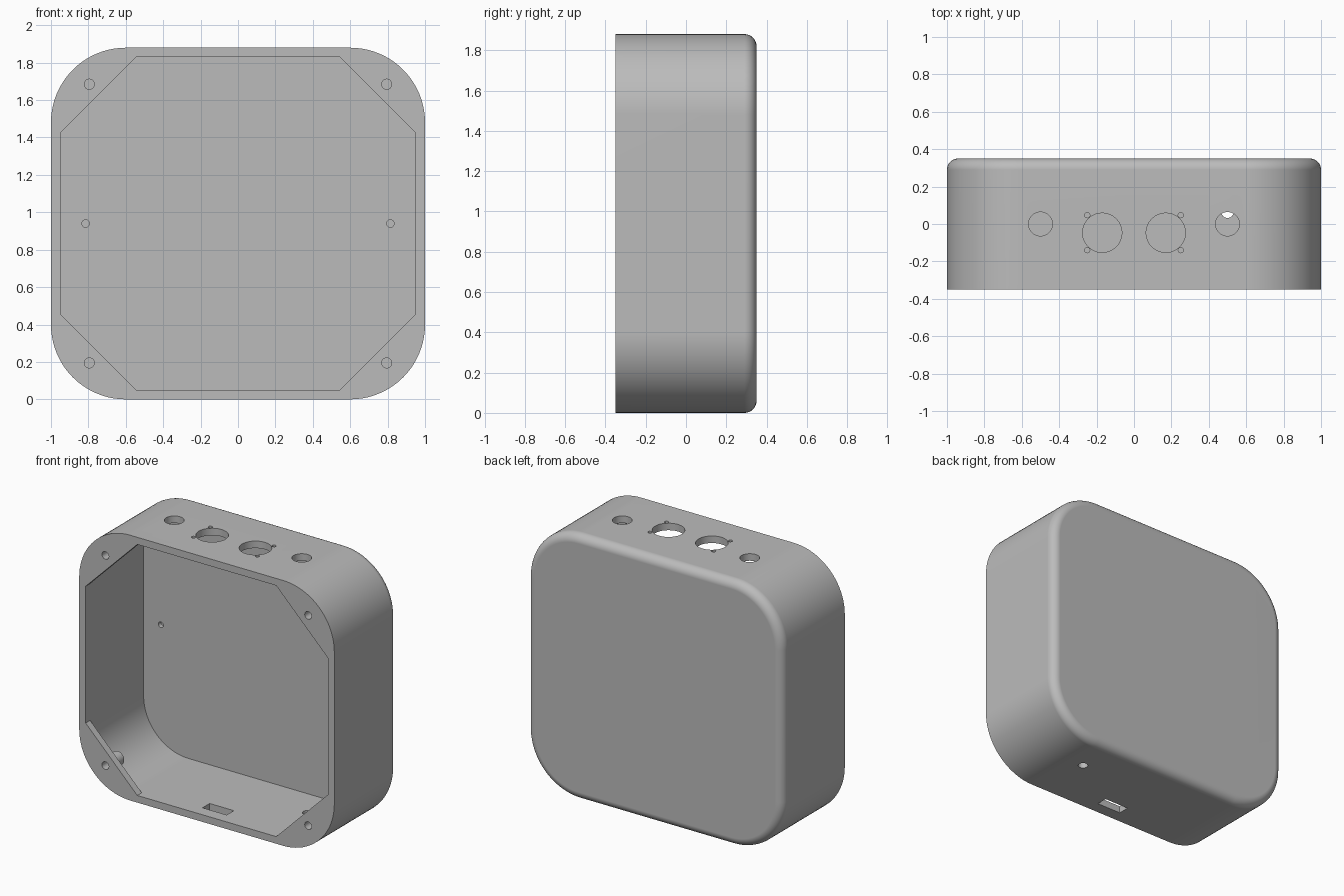
import bpy, bmesh
from math import sin, cos, pi, radians
from mathutils import Matrix

cube = bpy.data.objects.get("Cube")
if cube:
    bpy.data.objects.remove(cube, do_unlink=True)

# Overall sizes
W, H, D = 1.0, 1.88, 0.35      # half width, full height, half depth
WALL, CORNER, FILLET = 0.05, 0.40, 0.06
MID = H / 2

grey = bpy.data.materials.new("plain_grey")
grey.use_nodes = True
grey.diffuse_color = (0.5, 0.5, 0.5, 1)
grey.node_tree.nodes["Principled BSDF"].inputs["Base Color"].default_value = (0.5, 0.5, 0.5, 1)


def rounded_outline(inset, steps=20):
    """Rounded rectangle in x and z, with one arc of points per corner."""
    r = CORNER - inset
    points = []
    for k, (sx, sz) in enumerate([(1, 1), (-1, 1), (-1, -1), (1, -1)]):
        for i in range(steps + 1):
            a = pi / 2 * (k + i / steps)
            points.append((sx * (W - CORNER) + r * cos(a),
                           MID + sz * (MID - CORNER) + r * sin(a)))
    return points


def octagon_outline(w, h, cut):
    quarter = [(w, h - cut), (w - cut, h)]
    points = quarter + [(-x, z) for x, z in reversed(quarter)]
    points += [(-x, -z) for x, z in points]
    return [(x, MID + z) for x, z in points]


def finish(name, bm):
    bmesh.ops.recalc_face_normals(bm, faces=bm.faces)
    mesh = bpy.data.meshes.new(name)
    bm.to_mesh(mesh)
    bm.free()
    obj = bpy.data.objects.new(name, mesh)
    bpy.context.collection.objects.link(obj)
    mesh.materials.append(grey)
    return obj


def prism(name, outline, y0, y1, fillet=0):
    """Extrude an outline along y, optionally rounding its rear rim."""
    bm = bmesh.new()
    front = [bm.verts.new((x, y0, z)) for x, z in outline]
    rear = [bm.verts.new((x, y1, z)) for x, z in outline]
    bm.faces.new(front)
    back = bm.faces.new(rear)
    for i in range(len(front)):
        j = (i + 1) % len(front)
        bm.faces.new((front[i], front[j], rear[j], rear[i]))
    if fillet:
        bmesh.ops.recalc_face_normals(bm, faces=bm.faces)
        bmesh.ops.bevel(bm, geom=list(back.edges), offset=fillet, segments=8,
                        profile=0.5, affect='EDGES')
    return finish(name, bm)


def rod(name, centre, radius, length, axis, sides=40):
    bm = bmesh.new()
    turn = Matrix.Rotation(pi / 2, 4, 'X') if axis == 'Y' else Matrix()
    bmesh.ops.create_cone(bm, cap_ends=True, segments=sides, radius1=radius,
                          radius2=radius, depth=length,
                          matrix=Matrix.Translation(centre) @ turn)
    return finish(name, bm)


def block(name, centre, size):
    bm = bmesh.new()
    bmesh.ops.create_cube(bm, size=1, matrix=Matrix.Translation(centre)
                          @ Matrix.Diagonal((*size, 1)))
    return finish(name, bm)


def combine(target, tool, operation='DIFFERENCE'):
    tool.hide_render = True
    bpy.context.view_layer.objects.active = target
    mod = target.modifiers.new("combine", 'BOOLEAN')
    mod.operation, mod.solver, mod.object = operation, 'EXACT', tool
    bpy.ops.object.modifier_apply(modifier=mod.name)
    bpy.data.objects.remove(tool, do_unlink=True)


# Shell: outer body, hollow inside, eight-sided front opening leaving corner plates
body = prism("enclosure_body", rounded_outline(0), -D, D, FILLET)
combine(body, prism("cavity", rounded_outline(WALL), -D + WALL, D - WALL))
combine(body, prism("front_opening",
                    octagon_outline(W - WALL - 0.0005, MID - WALL - 0.0005, 0.405),
                    -D - 0.1, -D + WALL + 0.02))

# Screw bosses behind the corner plates, and their holes
for x in (-0.795, 0.795):
    for z in (MID - 0.745, MID + 0.745):
        combine(body, rod("screw_boss", (x, -0.265, z), 0.05, 0.11, 'Y'), 'UNION')
        combine(body, rod("screw_hole", (x, -0.30, z), 0.027, 0.24, 'Y', 24))

for side in (-1, 1):
    # Blind holes in the inside of the rear wall
    combine(body, rod("rear_wall_hole", (side * 0.815, 0.30, MID), 0.02, 0.06, 'Y', 24))
    # Top sockets with their fixing holes
    combine(body, rod("small_socket", (side * 0.5, 0, H), 0.064, 0.2, 'Z'))
    combine(body, rod("large_socket", (side * 0.17, -0.047, H), 0.105, 0.2, 'Z', 56))
    for y in (-0.14, 0.047):
        combine(body, rod("fixing_hole", (side * 0.25, y, H), 0.014, 0.2, 'Z', 16))

# Bottom slot and round hole
combine(body, block("bottom_slot", (0, -0.222, 0), (0.19, 0.08, 0.2)))
combine(body, rod("bottom_hole", (0.5, 0.065, 0), 0.033, 0.2, 'Z', 24))

# Smooth rounded surfaces, crisp edges
bpy.ops.object.select_all(action='DESELECT')
body.select_set(True)
bpy.context.view_layer.objects.active = body
bpy.ops.object.shade_smooth_by_angle(angle=radians(25))
weighted = body.modifiers.new("flat_faces_stay_flat", 'WEIGHTED_NORMAL')
weighted.keep_sharp = True
